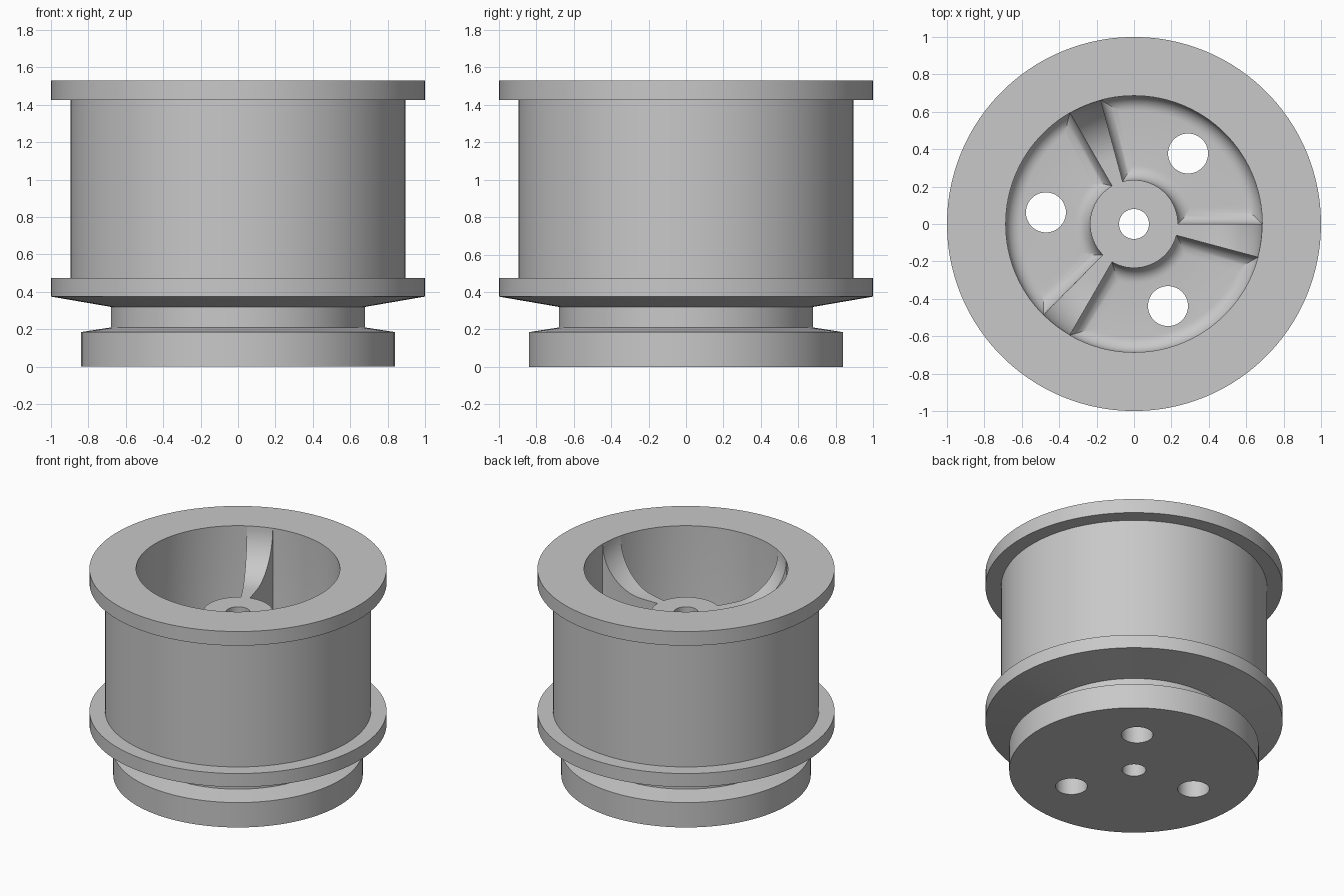
import bpy, bmesh
from math import sin, cos, asin, pi, radians
from mathutils import Matrix

cube = bpy.data.objects.get("Cube")
if cube:
    bpy.data.objects.remove(cube, do_unlink=True)

STEPS = 120          # facets around the full circle
TOP, HUB_Z, FLOOR_Z = 1.53, 1.21, 0.5
HUB_R, WALL_R, BORE_R = 0.235, 0.685, 0.08
FILLET = 0.08

metal = bpy.data.materials.new("plain grey")
metal.use_nodes = True
grey = (0.58, 0.58, 0.58, 1)
metal.diffuse_color = grey
metal.node_tree.nodes["Principled BSDF"].inputs["Base Color"].default_value = grey


def add_object(name, bm):
    bmesh.ops.recalc_face_normals(bm, faces=bm.faces)
    mesh = bpy.data.meshes.new(name)
    bm.to_mesh(mesh)
    bm.free()
    mesh.materials.append(metal)
    obj = bpy.data.objects.new(name, mesh)
    bpy.context.collection.objects.link(obj)
    return obj


def revolve(name, profile):
    """Turn a closed (radius, height) loop around the z axis."""
    bm = bmesh.new()
    rings = []
    for i in range(STEPS):
        a = 2 * pi * (i + 0.5) / STEPS
        rings.append([bm.verts.new((r * cos(a), r * sin(a), z)) for r, z in profile])
    n = len(profile)
    for i in range(STEPS):
        a, b = rings[i], rings[(i + 1) % STEPS]
        for j in range(n):
            k = (j + 1) % n
            bm.faces.new((a[j], b[j], b[k], a[k]))
    return add_object(name, bm)


def pocket_cutter(name, start):
    """Sector between two spokes, with a rounded floor edge."""
    bm = bmesh.new()
    count = 36

    def arc(r, inset, z):
        trim = asin(inset / r)
        first = radians(start) + trim
        step = (radians(105) - 2 * trim) / (count - 1)
        return [bm.verts.new((r * cos(first + step * i), r * sin(first + step * i), z))
                for i in range(count)]

    # Stacked outlines: the fillet first, then straight up past the rim
    layers = []
    for i in range(8):
        t = pi / 2 * i / 7
        layers.append((FILLET * (1 - sin(t)), FLOOR_Z + FILLET * (1 - cos(t))))
    layers.append((0, TOP + 0.1))
    arcs = [(arc(WALL_R + 0.001 - d, d, z), arc(HUB_R + d, d, z)) for d, z in layers]

    loops = [outer + inner[::-1] for outer, inner in arcs]
    for a, b in zip(loops, loops[1:]):
        for i in range(len(a)):
            j = (i + 1) % len(a)
            bm.faces.new((a[i], a[j], b[j], b[i]))
    for outer, inner in (arcs[0], arcs[-1]):
        for i in range(count - 1):
            bm.faces.new((outer[i], outer[i + 1], inner[i + 1], inner[i]))
    return add_object(name, bm)


def hole_cutter(name, angle):
    bm = bmesh.new()
    a = radians(angle)
    bmesh.ops.create_cone(bm, cap_ends=True, segments=48, radius1=0.107,
                          radius2=0.107, depth=1.2,
                          matrix=Matrix.Translation((0.475 * cos(a), 0.475 * sin(a), 0.5)))
    return add_object(name, bm)


# Turned body: base, neck, two flanges, drum, bowl and bore
bowl_r = TOP - HUB_Z
bowl = [(WALL_R - bowl_r + bowl_r * cos(t), TOP - bowl_r * sin(t))
        for t in (pi / 2 * i / 14 for i in range(15))]
profile = [(BORE_R, 0), (0.84, 0), (0.84, 0.185), (0.68, 0.21), (0.68, 0.32),
           (1, 0.375), (1, 0.475), (0.895, 0.475), (0.895, 1.425),
           (1, 1.425), (1, TOP)] + bowl + [(HUB_R, HUB_Z), (BORE_R, HUB_Z)]
body = revolve("wheel_body", profile)

# Three pockets leave three spokes; each pocket has a through hole
cutters = []
for i in range(3):
    cutters.append(pocket_cutter(f"pocket_cutter_{i + 1}", 120 * i))
    cutters.append(hole_cutter(f"hole_cutter_{i + 1}", 120 * i + 52.5))

for cutter in cutters:
    mod = body.modifiers.new(cutter.name, 'BOOLEAN')
    mod.operation = 'DIFFERENCE'
    mod.solver = 'EXACT'
    mod.object = cutter

# Apply the cuts and discard the helpers
bpy.context.view_layer.update()
graph = bpy.context.evaluated_depsgraph_get()
cut_mesh = bpy.data.meshes.new_from_object(body.evaluated_get(graph))
body.modifiers.clear()
body.data = cut_mesh
cut_mesh.materials.clear()
cut_mesh.materials.append(metal)
for cutter in cutters:
    bpy.data.objects.remove(cutter, do_unlink=True)

# Smooth round walls, crisp edges
bpy.ops.object.select_all(action='DESELECT')
body.select_set(True)
bpy.context.view_layer.objects.active = body
bpy.ops.object.shade_smooth_by_angle(angle=radians(25))
